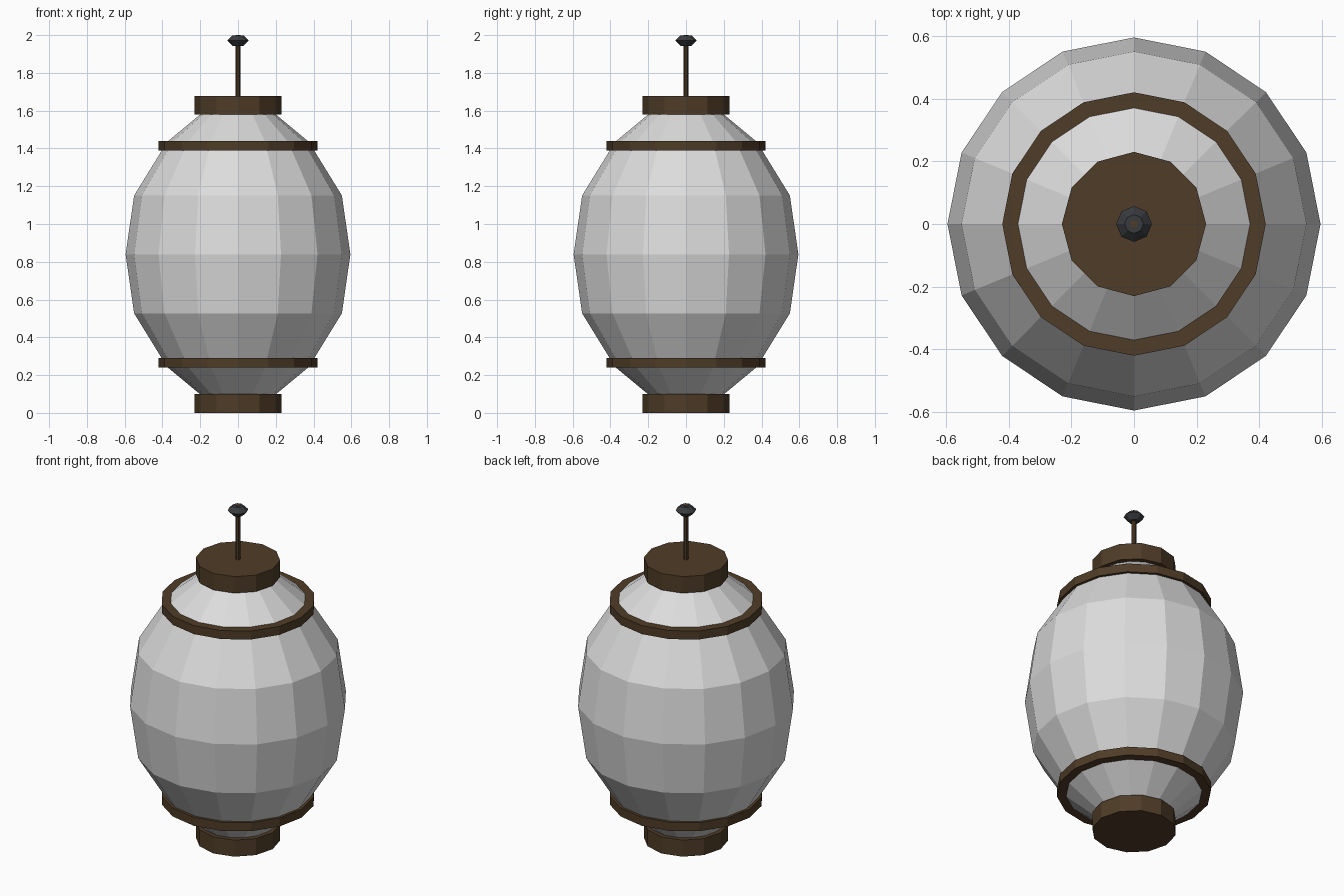
import bpy, bmesh, math

if "Cube" in bpy.data.objects:
    bpy.data.objects.remove(bpy.data.objects["Cube"])


def material(name, rgb):
    m = bpy.data.materials.new(name)
    m.diffuse_color = (*rgb, 1)
    m.use_nodes = True
    m.node_tree.nodes["Principled BSDF"].inputs["Base Color"].default_value = m.diffuse_color
    return m


PAPER = material("pale_paper", (0.72, 0.72, 0.72))
WOOD = material("dark_wood", (0.078, 0.045, 0.020))
IRON = material("dark_iron", (0.040, 0.043, 0.048))


def lathe(name, profile, sides, mat, ring=False):
    """Spin (radius, z) points about z; close with end caps, or into a hollow ring."""
    bm = bmesh.new()
    loops = []
    for r, z in profile:
        loops.append([bm.verts.new((r * math.cos(a), r * math.sin(a), z))
                      for a in (2 * math.pi * i / sides for i in range(sides))])
    pairs = list(zip(loops, loops[1:]))
    if ring:
        pairs.append((loops[-1], loops[0]))
    else:
        bm.faces.new(loops[0][::-1])
        bm.faces.new(loops[-1])
    for lo, hi in pairs:
        for i in range(sides):
            j = (i + 1) % sides
            bm.faces.new((lo[i], lo[j], hi[j], hi[i]))
    bmesh.ops.recalc_face_normals(bm, faces=bm.faces)
    mesh = bpy.data.meshes.new(name)
    bm.to_mesh(mesh)
    bm.free()
    mesh.materials.append(mat)
    ob = bpy.data.objects.new(name, mesh)
    bpy.context.collection.objects.link(ob)
    return ob


MID = 0.839  # height of the lantern's widest point

# Paper body: half profile mirrored about the middle
half = [(0.55, 0.312), (0.375, 0.596), (0.20, 0.741), (0.165, 0.77)]
body = ([(r, MID - d) for r, d in reversed(half)] + [(0.595, MID)]
        + [(r, MID + d) for r, d in half])
lathe("paper_body", body, 16, PAPER)

# Wooden end caps and hoops, below and above the middle
for label, s in (("lower", -1), ("upper", 1)):
    lathe(label + "_cap", [(0.23, MID + s * 0.839), (0.23, MID + s * 0.740)], 12, WOOD)
    a, b = MID + s * 0.549, MID + s * 0.600
    lathe(label + "_hoop", [(0.42, a), (0.42, b), (0.355, b), (0.355, a)], 16, WOOD, ring=True)

# Hanging rod and its knob
lathe("hanging_rod", [(0.013, 1.66), (0.013, 2.0)], 8, WOOD)
lathe("knob", [(0.028, 1.942), (0.057, 1.972), (0.030, 1.998)], 8, IRON)
